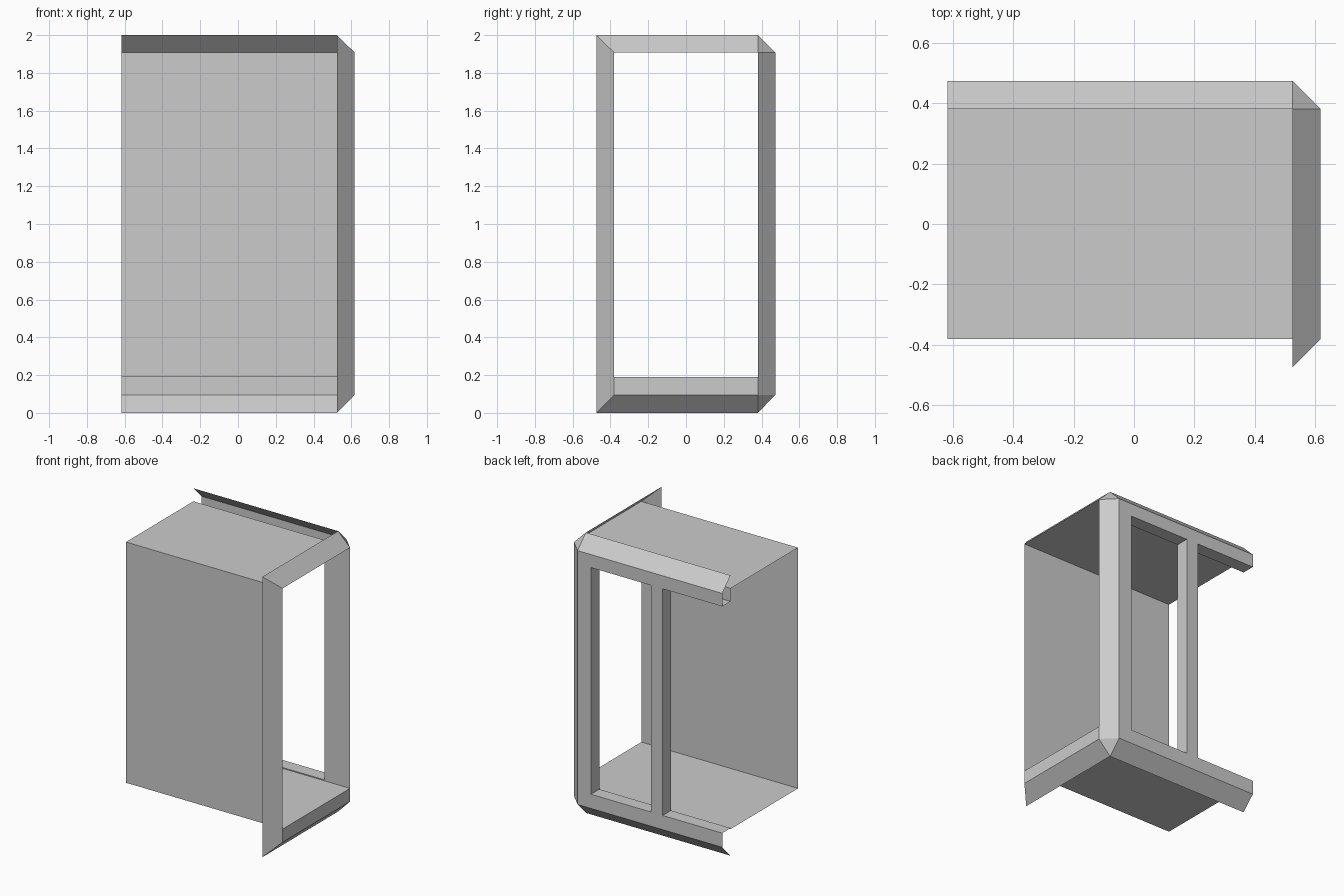
import bpy, bmesh

if "Cube" in bpy.data.objects:
    bpy.data.objects.remove(bpy.data.objects["Cube"])

X, XI = 0.618, 0.524        # outer side / start of right bevel
Y, YI = 0.474, 0.38         # outer back / panel plane
ZB, ZT, H = 0.096, 1.907, 2.0
FLOOR, SILL, LINTEL = 0.19, 0.197, 1.814
POST_L, POST_R, CORNER = -0.148, -0.054, 0.418


def make(name, faces):
    """Mesh object from a list of corner lists, welded, normals made consistent."""
    bm = bmesh.new()
    for f in faces:
        bm.faces.new([bm.verts.new(p) for p in f])
    bmesh.ops.remove_doubles(bm, verts=bm.verts[:], dist=1e-4)
    bmesh.ops.recalc_face_normals(bm, faces=bm.faces[:])
    me = bpy.data.meshes.new(name)
    bm.to_mesh(me)
    bm.free()
    ob = bpy.data.objects.new(name, me)
    bpy.context.collection.objects.link(ob)
    return ob


def flat_z(z, x0, x1, y0, y1):
    return [(x0, y0, z), (x1, y0, z), (x1, y1, z), (x0, y1, z)]


def flat_y(y, x0, x1, z0, z1):
    return [(x0, y, z0), (x1, y, z0), (x1, y, z1), (x0, y, z1)]


def flat_x(x, y0, y1, z0, z1):
    return [(x, y0, z0), (x, y1, z0), (x, y1, z1), (x, y0, z1)]


# Thin shell: front, top, floor and the low fascia under the right opening
make("front_panel", [flat_y(-YI, -X, X, FLOOR, ZT)])
make("top_panel", [flat_z(ZT, -X, X, -YI, YI)])
make("floor_panel", [flat_z(FLOOR, -X, X, -YI, YI)])
make("right_fascia", [flat_x(X, -YI, YI, ZB, FLOOR)])

# Bevelled edge strips around the right side and along the back
bevels = [
    [(XI, -Y, 0), (X, -YI, ZB), (X, -YI, ZT), (XI, -Y, H)],
    [(XI, Y, ZB), (X, YI, ZB), (X, YI, ZT), (XI, Y, ZT)],
]
for z_edge, z_in in ((0, ZB), (H, ZT)):
    bevels += [
        [(XI, -Y, z_edge), (XI, YI, z_edge), (X, YI, z_in), (X, -YI, z_in)],
        [(-X, YI, z_edge), (XI, YI, z_edge), (XI, Y, z_in), (-X, Y, z_in)],
        [(XI, YI, z_edge), (X, YI, z_in), (XI, Y, z_in)],
    ]
make("bevel_strips", bevels)


# Back frame: two plates with window holes, joined by reveals
def plate(y, x_end, z_low):
    xs = [-X, POST_L, POST_R, CORNER, x_end]
    zs = [z_low, SILL, LINTEL, ZT]
    return [flat_y(y, xs[i], xs[i + 1], zs[j], zs[j + 1])
            for i in range(4) for j in range(3)
            if not (j == 1 and i in (0, 2))]


make("back_frame_outer", plate(Y, XI, ZB))
make("back_frame_inner", plate(YI, X, FLOOR))
reveals = [flat_x(x, YI, Y, SILL, LINTEL) for x in (POST_L, POST_R, CORNER)]
for x0, x1 in ((-X, POST_L), (POST_R, CORNER)):
    reveals += [flat_z(z, x0, x1, YI, Y) for z in (SILL, LINTEL)]
make("window_reveals", reveals)
